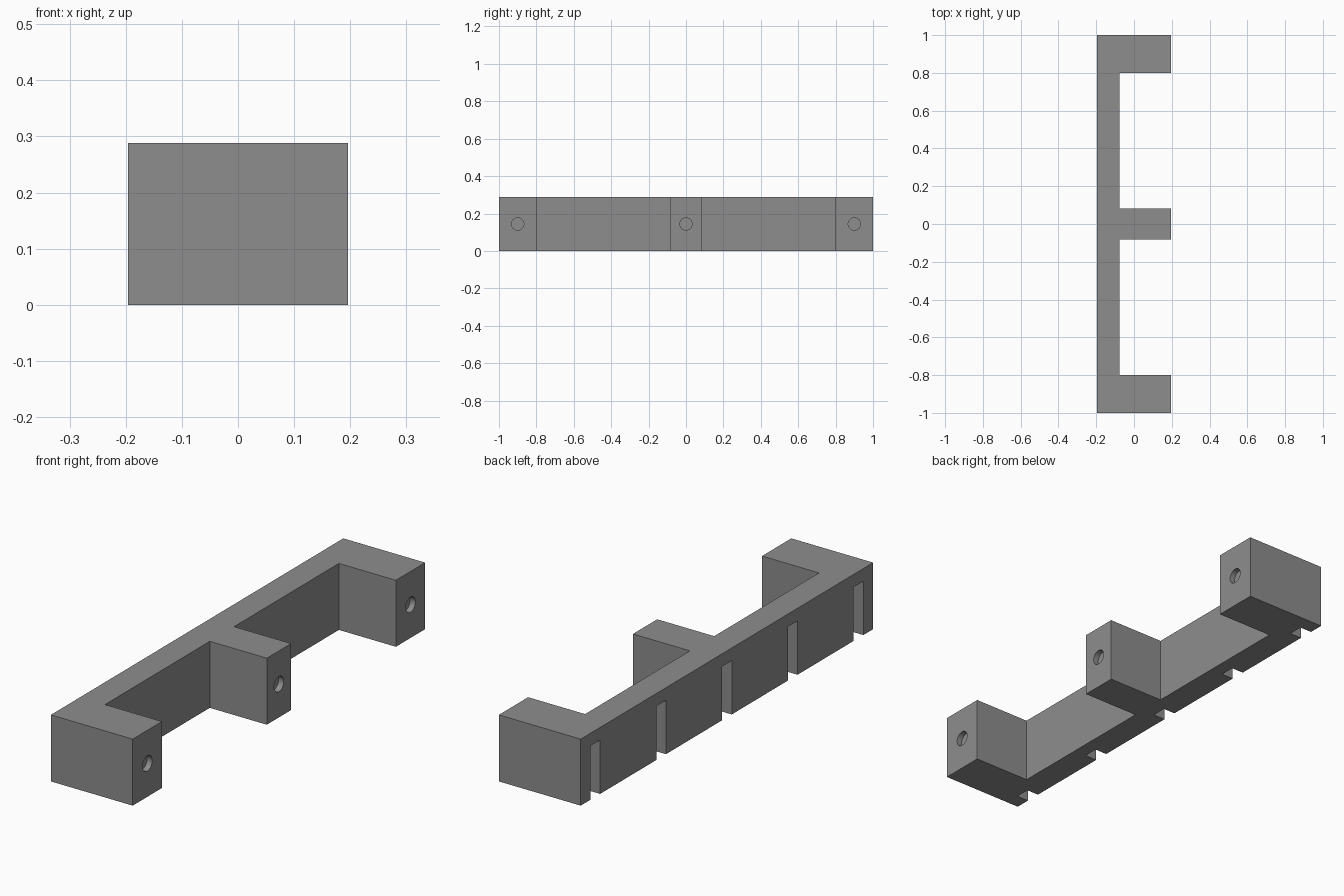
import bpy, bmesh, math
from mathutils import Matrix

if "Cube" in bpy.data.objects:
    bpy.data.objects.remove(bpy.data.objects["Cube"])

HALF_W, HEIGHT = 0.196, 0.288     # half depth in x, total height
SPINE_X = -0.077                  # inner face of the long spine
ARM_IN, MID = 0.80, 0.083         # inner face of end arms, half width of middle arm

grey = bpy.data.materials.new("mid_grey")
grey.diffuse_color = (0.27, 0.27, 0.27, 1)
grey.use_nodes = True
grey.node_tree.nodes["Principled BSDF"].inputs["Base Color"].default_value = grey.diffuse_color


def make_object(name, bm):
    bmesh.ops.recalc_face_normals(bm, faces=bm.faces)
    mesh = bpy.data.meshes.new(name)
    bm.to_mesh(mesh)
    bm.free()
    mesh.materials.append(grey)
    obj = bpy.data.objects.new(name, mesh)
    bpy.context.collection.objects.link(obj)
    return obj


# Bracket body: E-shaped outline, mirrored in y and extruded upward
half = [(-HALF_W, 1), (HALF_W, 1), (HALF_W, ARM_IN), (SPINE_X, ARM_IN),
        (SPINE_X, MID), (HALF_W, MID)]
outline = half + [(x, -y) for x, y in reversed(half)]
bm = bmesh.new()
base = bm.faces.new([bm.verts.new((x, y, 0)) for x, y in outline])
top = bmesh.ops.extrude_face_region(bm, geom=[base])
bmesh.ops.translate(bm, vec=(0, 0, HEIGHT),
                    verts=[v for v in top["geom"] if isinstance(v, bmesh.types.BMVert)])
body = make_object("bracket_body", bm)

# Cutters: five slots in the spine's outer face, open at the bottom
SLOT_W, SLOT_DEPTH, SLOT_TOP = 0.066, 0.058, 0.233
bm = bmesh.new()
for i in range(-2, 3):
    size = Matrix.Diagonal((2 * SLOT_DEPTH, SLOT_W, 2 * SLOT_TOP, 1))
    bmesh.ops.create_cube(bm, size=1,
                          matrix=Matrix.Translation((-HALF_W, i * 0.45, 0)) @ size)

# Cutters: one shallow round recess in each arm tip
HOLE_R, HOLE_DEPTH = 0.033, 0.025
for y in (-0.9, 0, 0.9):
    bmesh.ops.create_cone(bm, cap_ends=True, segments=32, radius1=HOLE_R, radius2=HOLE_R,
                          depth=2 * HOLE_DEPTH,
                          matrix=Matrix.Translation((HALF_W, y, HEIGHT / 2))
                          @ Matrix.Rotation(math.pi / 2, 4, 'Y'))
cutter = make_object("slot_and_hole_cutter", bm)
cutter.hide_render = True

# Cut the body, then discard the cutter
cut = body.modifiers.new("cut", 'BOOLEAN')
cut.operation = 'DIFFERENCE'
cut.solver = 'EXACT'
cut.object = cutter
bpy.context.view_layer.objects.active = body
body.select_set(True)
bpy.ops.object.modifier_apply(modifier=cut.name)
bpy.data.objects.remove(cutter)

# Smooth the round recess walls while keeping every edge sharp
bpy.ops.object.shade_smooth_by_angle(angle=math.radians(30))
